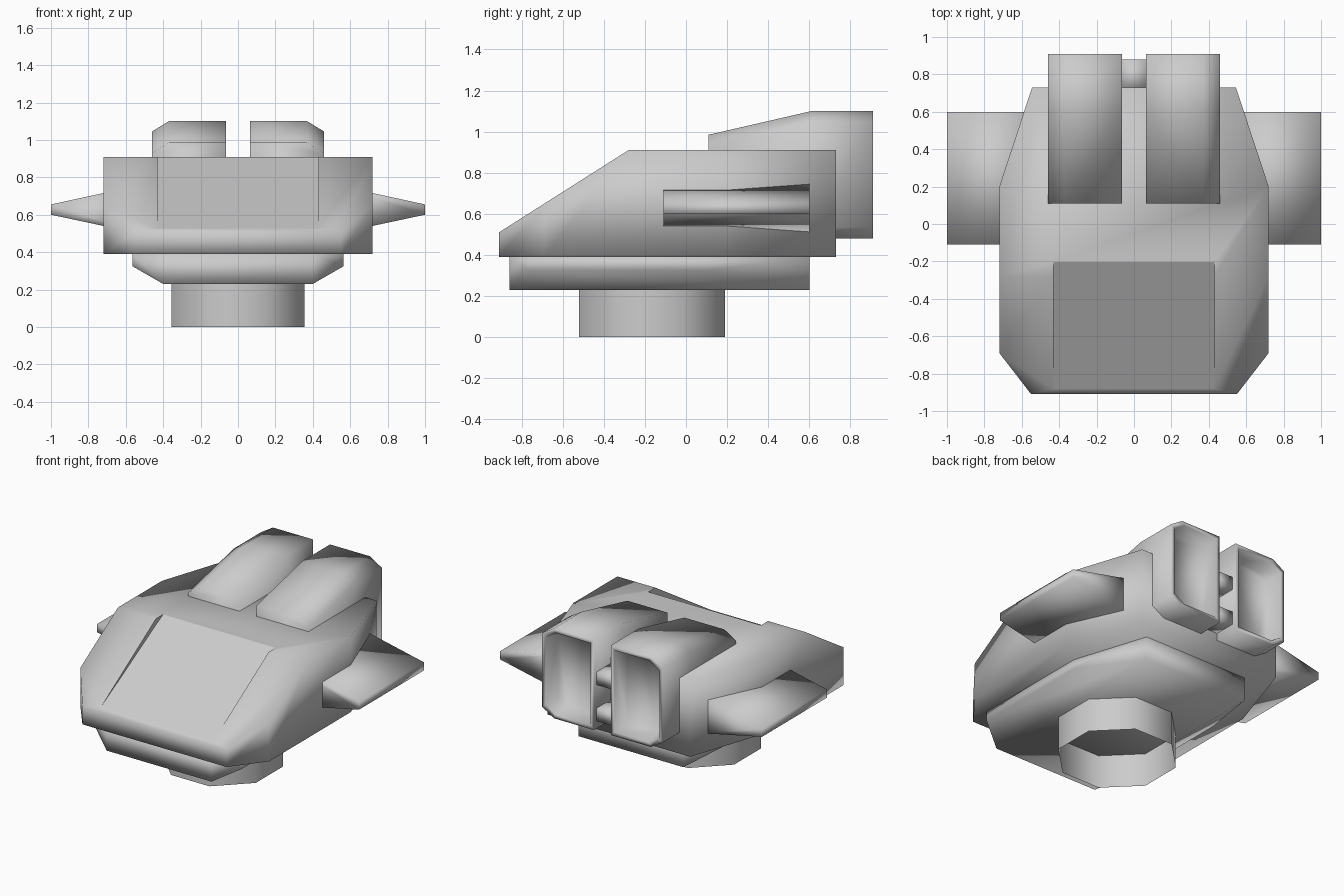
import bpy, bmesh, math
from mathutils import Vector

if "Cube" in bpy.data.objects:
    bpy.data.objects.remove(bpy.data.objects["Cube"])


def finish(name, bm, angle=100):
    bmesh.ops.recalc_face_normals(bm, faces=bm.faces)
    mesh = bpy.data.meshes.new(name)
    bm.to_mesh(mesh)
    bm.free()
    ob = bpy.data.objects.new(name, mesh)
    bpy.context.collection.objects.link(ob)
    smooth(ob, angle)
    return ob


def smooth(ob, angle):
    bpy.ops.object.select_all(action='DESELECT')
    ob.select_set(True)
    bpy.context.view_layer.objects.active = ob
    bpy.ops.object.shade_smooth_by_angle(angle=math.radians(angle))


def loft(rings, caps=True):
    """Skin a list of equal-length point rings."""
    bm = bmesh.new()
    loops = [[bm.verts.new(p) for p in r] for r in rings]
    n = len(loops[0])
    for a, b in zip(loops, loops[1:]):
        for i in range(n):
            j = (i + 1) % n
            bm.faces.new((a[i], a[j], b[j], b[i]))
    if caps:
        bm.faces.new(loops[0])
        bm.faces.new(loops[-1])
    return bm


def hull(points):
    bm = bmesh.new()
    for p in points:
        bm.verts.new(p)
    res = bmesh.ops.convex_hull(bm, input=bm.verts)
    bmesh.ops.dissolve_limit(bm, angle_limit=0.01, verts=bm.verts, edges=bm.edges)
    return bm


def box(x0, x1, y0, y1, z0, z1):
    return hull([(x, y, z) for x in (x0, x1) for y in (y0, y1) for z in (z0, z1)])


# main body: plan outline extruded up, nose sliced by a sloping plane
half = [(0.55, -0.91), (0.72, -0.69), (0.72, 0.2), (0.545, 0.73)]
plan = half + [(-x, y) for x, y in reversed(half)]
bm = loft([[(x, y, z) for x, y in plan] for z in (0.39, 0.91)])
cut = bmesh.ops.bisect_plane(bm, geom=bm.verts[:] + bm.edges[:] + bm.faces[:],
                             plane_co=(0, -0.91, 0.51), plane_no=Vector((0, -0.40, 0.63)),
                             clear_outer=True)
bmesh.ops.holes_fill(bm, edges=[e for e in bm.edges if e.is_boundary])
body = finish("main_body", bm)

# shallow wedge recess for the windscreen
prof = [(-0.981, 0.472), (-0.0225, 1.012), (-0.981, 1.012)]
cutter = finish("windscreen_cutter", loft([[(x, y, z) for y, z in prof] for x in (-0.43, 0.43)]))
mod = body.modifiers.new("windscreen_recess", 'BOOLEAN')
mod.operation = 'DIFFERENCE'
mod.solver = 'EXACT'
mod.object = cutter
bpy.context.view_layer.objects.active = body
bpy.ops.object.modifier_apply(modifier=mod.name)
bpy.data.objects.remove(cutter)
bm = bmesh.new()
bm.from_mesh(body.data)
for e in bm.edges:
    e.smooth = not all(abs(abs(v.co.x) - 0.43) < 0.01 for v in e.verts)
bm.to_mesh(body.data)
bm.free()

# lower hull with chamfered flanks
pts = []
for s in (1, -1):
    for y in (-0.86, 0.6):
        pts += [(s * 0.4, y, 0.23), (s * 0.4, y, 0.39)]
    for y in (-0.76, 0.09):
        pts += [(s * 0.565, y, 0.325), (s * 0.565, y, 0.39)]
finish("lower_hull", hull(pts))

# open eight-sided base ring
r = 0.355 / math.cos(math.pi / 8)
angles = [math.pi / 8 + i * math.pi / 4 for i in range(8)]
finish("base_ring", loft([[(r * math.cos(a), -0.165 + r * math.sin(a), z) for a in angles]
                          for z in (0.0, 0.24)], caps=False), 60)

# engine cross-section and stations: y, drop of the top, inset scale
section = [(0.065, 0.48), (0.37, 0.48), (0.46, 0.535), (0.46, 1.045), (0.37, 1.1), (0.065, 1.1)]
stations = [(0.11, 0.115, 1, 1), (0.61, 0, 1, 1), (0.91, 0, 1, 1),
            (0.91, 0, 0.87, 0.91), (0.80, 0, 0.76, 0.84)]
for side, s in (("right", 1), ("left", -1)):
    rings = []
    for y, drop, kx, kz in stations:
        rings.append([(s * (0.2625 + (x - 0.2625) * kx), y,
                       0.79 + (z - 0.79) * kz - (drop if z > 0.8 else 0)) for x, z in section])
    finish(side + "_engine", loft(rings))

    # tapered wing running into the body
    finish(side + "_wing", hull([(s * x, y, z) for y in (-0.11, 0.6)
                                 for x, z in ((1.0, 0.6), (1.0, 0.655), (0.53, 0.5), (0.53, 0.757))]))

# two bars joining the engines
for name, z0, z1 in (("upper", 0.78, 0.87), ("lower", 0.53, 0.62)):
    finish(name + "_engine_link", box(-0.08, 0.08, 0.7, 0.88, z0, z1))
